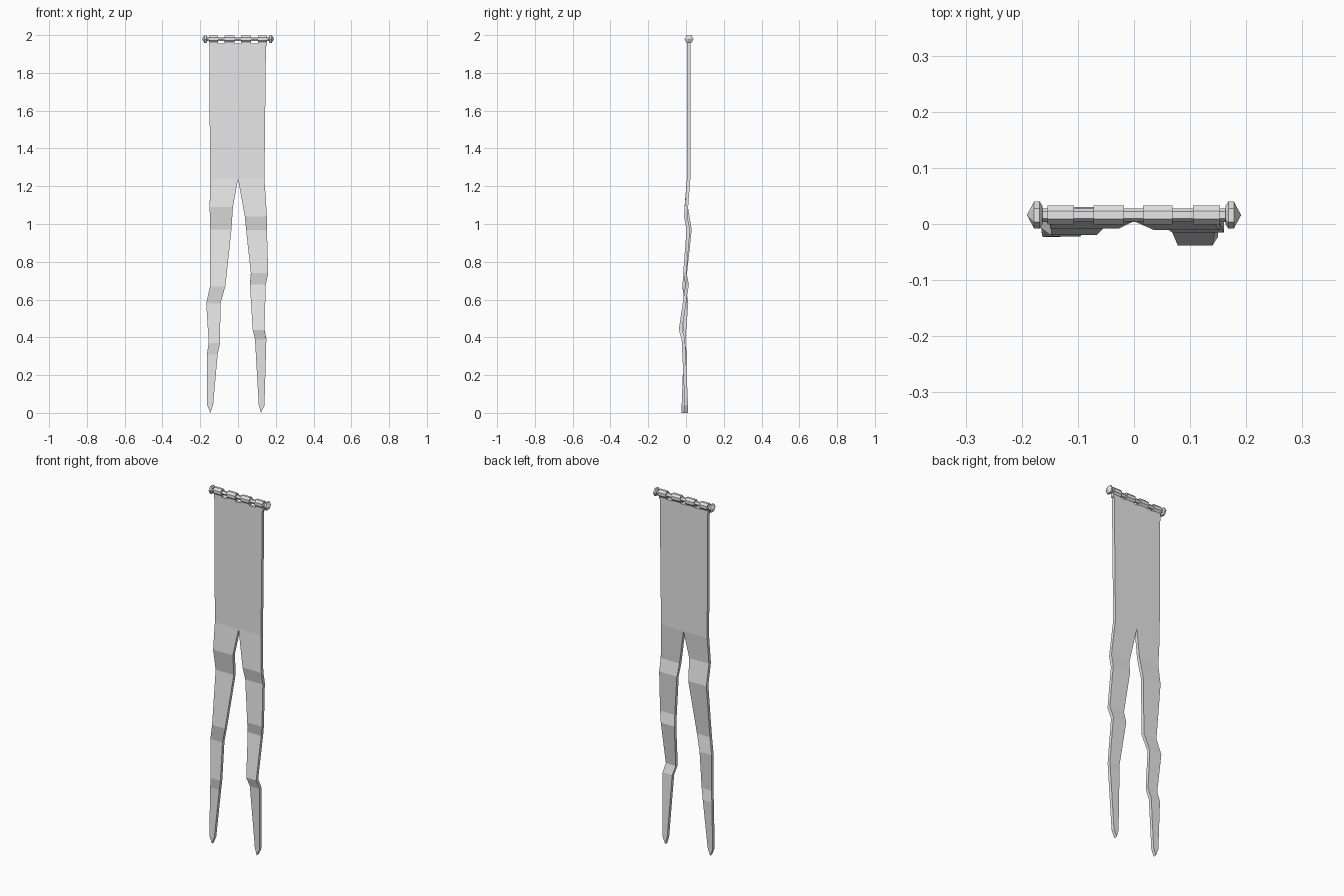
import bpy, bmesh, math

cube = bpy.data.objects.get("Cube")
if cube:
    bpy.data.objects.remove(cube)

grey = bpy.data.materials.new("plain grey")
grey.use_nodes = True
COLOR = (0.8, 0.8, 0.8, 1)
grey.diffuse_color = COLOR
grey.node_tree.nodes["Principled BSDF"].inputs["Base Color"].default_value = COLOR

ROD_Y, ROD_Z = 0.016, 1.979


def make_object(name, bm):
    bmesh.ops.recalc_face_normals(bm, faces=bm.faces[:])
    mesh = bpy.data.meshes.new(name)
    bm.to_mesh(mesh)
    bm.free()
    mesh.materials.append(grey)
    obj = bpy.data.objects.new(name, mesh)
    bpy.context.collection.objects.link(obj)
    return obj


def lathe_x(name, profile, sides, turn=0.0, stretch=1.0):
    """Faceted solid around the rod axis from (x, radius) pairs."""
    bm = bmesh.new()
    rings = []
    for x, r in profile:
        angles = [math.tau * i / sides + turn for i in range(sides)]
        rings.append([bm.verts.new((x, ROD_Y + r * math.cos(a),
                                    ROD_Z + r * stretch * math.sin(a))) for a in angles])
    for a, b in zip(rings, rings[1:]):
        for i in range(sides):
            j = (i + 1) % sides
            bm.faces.new((a[i], a[j], b[j], b[i]))
    bm.faces.new(rings[0])
    bm.faces.new(rings[-1])
    bmesh.ops.remove_doubles(bm, verts=bm.verts[:], dist=0.0002)
    return make_object(name, bm)


# Rod with pointed hexagonal end caps
lathe_x("rod", [(-0.168, 0.012), (0.168, 0.012)], 6)
for side, s in (("left", 1), ("right", -1)):
    lathe_x(side + "_finial", [(s * 0.163, 0.016), (s * 0.168, 0.024),
                               (s * 0.178, 0.024), (s * 0.191, 0.0001)], 6)

# Cloth loops around the rod, each with a tab down to the cloth
LOOPS = [(-0.154, -0.107), (-0.072, -0.018), (0.016, 0.069), (0.105, 0.153)]
for n, (x0, x1) in enumerate(LOOPS, 1):
    lathe_x(f"loop_{n}", [(x0, 0.018), (x1, 0.018)], 8, math.pi / 8, 1.2)
    bm = bmesh.new()
    bmesh.ops.create_cube(bm, size=1)
    for v in bm.verts:
        v.co.x = x0 if v.co.x < 0 else x1
        v.co.y = 0.014 + v.co.y * 0.018
        v.co.z = 1.945 if v.co.z < 0 else 1.97
    make_object(f"tab_{n}", bm)

# Banner tails: height, inner x, outer x, depth
RIGHT_TAIL = [(1.24, 0, -0.148, 0.014), (1.09, -0.027, -0.15, 0.001),
              (0.97, -0.035, -0.148, 0.021), (0.67, -0.067, -0.148, -0.011),
              (0.58, -0.093, -0.168, 0.003), (0.37, -0.095, -0.155, -0.013),
              (0.31, -0.108, -0.165, -0.004), (0.04, -0.132, -0.163, -0.014)]
LEFT_TAIL = [(1.24, 0, 0.14, 0.014), (1.04, 0.036, 0.153, -0.002),
             (0.97, 0.043, 0.153, 0.012), (0.74, 0.068, 0.16, -0.006),
             (0.68, 0.063, 0.147, 0.006), (0.44, 0.078, 0.14, -0.029),
             (0.39, 0.09, 0.15, -0.014), (0.04, 0.11, 0.14, 0.002)]

bm = bmesh.new()
for tail, top_x, tip_x in ((RIGHT_TAIL, -0.152, -0.147), (LEFT_TAIL, 0.148, 0.122)):
    rows = [(1.955, 0, top_x, 0.014)] + tail
    pairs = [(bm.verts.new((a, y, z)), bm.verts.new((b, y, z))) for z, a, b, y in rows]
    for (a, b), (c, d) in zip(pairs, pairs[1:]):
        bm.faces.new((a, b, d, c))
    tip = bm.verts.new((tip_x, tail[-1][3], 0))
    bm.faces.new((*pairs[-1], tip))
bmesh.ops.remove_doubles(bm, verts=bm.verts[:], dist=0.0005)
cloth = make_object("cloth", bm)
thick = cloth.modifiers.new("thickness", 'SOLIDIFY')
thick.thickness = 0.018
thick.offset = 0
